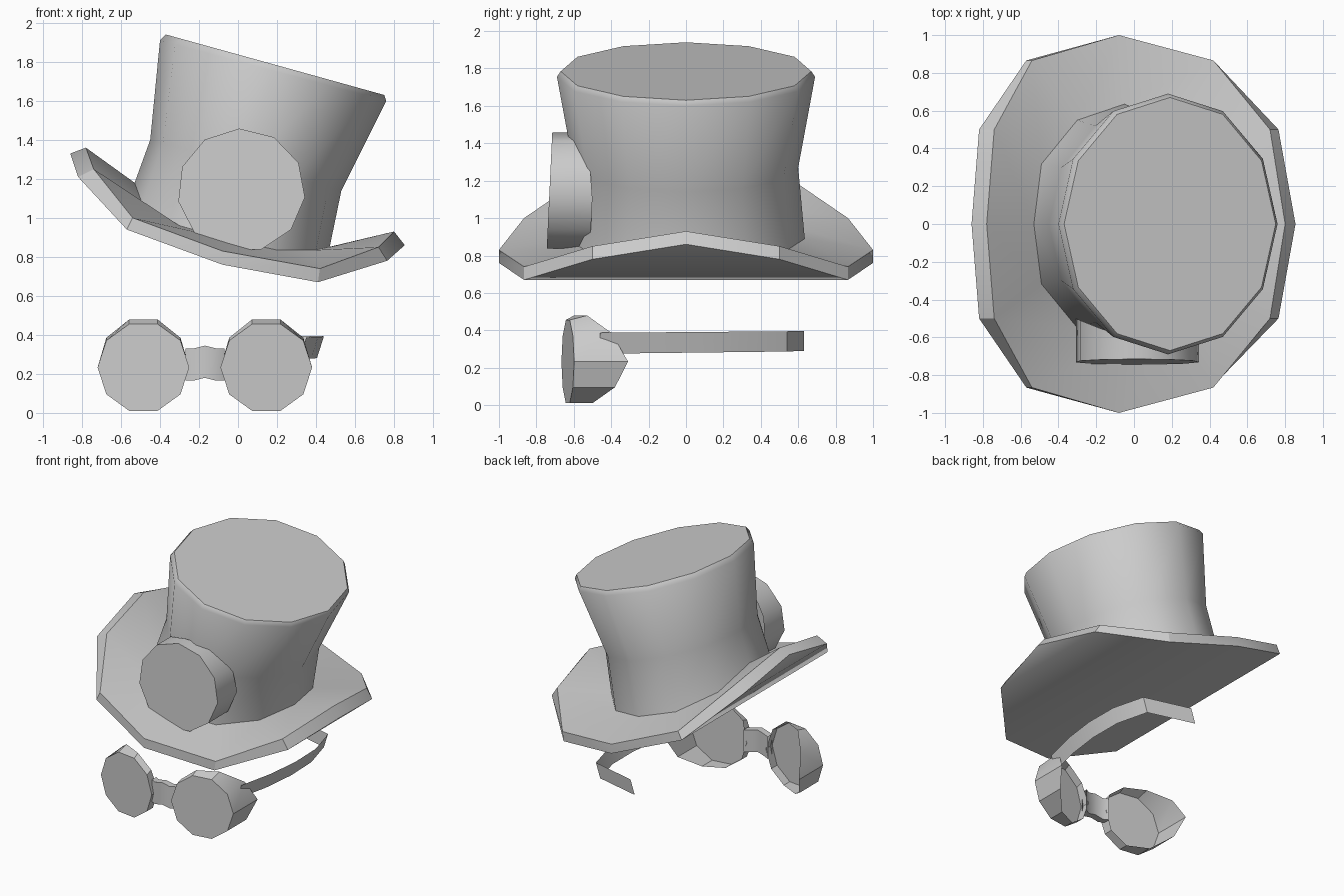
import bpy, bmesh
from math import sin, cos, pi, radians

if "Cube" in bpy.data.objects:
    bpy.data.objects.remove(bpy.data.objects["Cube"])


def make(name, verts, faces, angle=35):
    """Mesh object with consistent normals, smooth with sharp edges kept."""
    me = bpy.data.meshes.new(name)
    me.from_pydata(verts, [], faces)
    bm = bmesh.new()
    bm.from_mesh(me)
    bmesh.ops.recalc_face_normals(bm, faces=bm.faces)
    bm.to_mesh(me)
    bm.free()
    ob = bpy.data.objects.new(name, me)
    bpy.context.collection.objects.link(ob)
    bpy.ops.object.select_all(action='DESELECT')
    ob.select_set(True)
    bpy.context.view_layer.objects.active = ob
    bpy.ops.object.shade_smooth_by_angle(angle=radians(angle))
    return ob


def ring(xz, ry):
    """12-sided ring from seven (x, z) points, mirrored across y = 0."""
    half = [(x, ry * sin(pi * k / 6), z) for k, (x, z) in enumerate(xz)]
    half[6] = (xz[6][0], 0, xz[6][1])
    return half + [(x, -y, z) for x, y, z in half[5:0:-1]]


def tilted(x0, z0, x1, z1, ry):
    """Elliptical ring lying on the sloped line from (x0, z0) to (x1, z1)."""
    t = [(1 + cos(pi * k / 6)) / 2 for k in range(7)]
    return ring([(x0 + (x1 - x0) * s, z0 + (z1 - z0) * s) for s in t], ry)


def bridge(a, b, n):
    """Quads joining ring number a to ring number b."""
    return [(a * n + i, a * n + (i + 1) % n, b * n + (i + 1) % n, b * n + i)
            for i in range(n)]


# Brim: underside spanning straight across, rim wall, top up to the crown
base = ring([(.47, .85), (.40, .835), (.20, .835), (-.05, .89),
             (-.30, .96), (-.49, 1.07), (-.53, 1.18)], .635)
low = ring([(.855, .86), (.765, .78), (.41, .67), (-.08, .76),
            (-.57, .94), (-.82, 1.21), (-.86, 1.33)], 1)
high = ring([(.80, .93), (.72, .85), (.42, .74), (-.08, .83),
             (-.54, 1.0), (-.74, 1.25), (-.78, 1.36)], 1)
under = [(0, 1, 11), (5, 6, 7)] + [(k, k + 1, 11 - k, 12 - k) for k in range(1, 5)]
make("brim", low + high + base, under + bridge(0, 1, 12) + bridge(1, 2, 12), 30)

# Crown: flared tilted tube with a bevelled top
rings = [base,
         tilted(-.45, 1.40, .53, 1.14, .60),
         tilted(-.40, 1.91, .76, 1.60, .69),
         tilted(-.37, 1.94, .75, 1.63, .67)]
faces = [f for i in range(3) for f in bridge(i, i + 1, 12)] + [tuple(range(36, 48))]
make("crown", sum(rings, []), faces, 50)

# Round badge on the front of the crown, its back edge following the curve
N = 11
front, back = [], []
for i in range(N):
    a = radians(92) + 2 * pi * i / N
    c, s = cos(a), sin(a)
    x, z = .017 + .328 * c, 1.14 + .318 * s
    front.append((x, -.73 + .015 * s, z))
    back.append((x, -.50 - .13 * (1 - abs(c)) * (1 if s > 0 else .3), z))
make("badge", front + back, [tuple(range(N))] + bridge(0, 1, N))

# Eyepieces: ten-sided lenses angled outwards with deeper outer sides, open backs
for side, name in ((-1, "left_eyepiece"), (1, "right_eyepiece")):
    front, back = [], []
    depth = [-.31, -.38, -.50, -.57, -.59, -.59]
    for i in range(10):
        a = 2 * pi * i / 10
        c, s = cos(a), sin(a)
        x = -.17 + side * (.315 + .235 * c)
        z = .233 + .234 * s
        front.append((x, -.632 + .034 * c, z))
        up = max(0, s)
        d = depth[min(i, 10 - i)]
        back.append((x, d - .03 * up, z + .025 * up))
    make(name, front + back, [tuple(range(10))] + bridge(0, 1, 10))

# Nose bridge: thin bent bar between the eyepieces
path = [(-.27, -.635, 0), (-.23, -.655, 0), (-.17, -.66, .015),
        (-.11, -.655, 0), (-.07, -.635, 0)]
verts = []
for x, y, dz in path:
    verts += [(x, y, .165 + dz), (x, y, .33 + dz),
              (x, y + .05, .33 + dz), (x, y + .05, .165 + dz)]
faces = [f for i in range(4) for f in bridge(i, i + 1, 4)]
make("nose_bridge", verts, faces)

# Strap: single curved band leaving the right eyepiece
path = [(.35, -.46), (.41, -.2), (.44, .05), (.435, .30), (.37, .54), (.02, .63)]
verts = []
for i, (x, y) in enumerate(path):
    verts += [(x, y, .387 + .002 * i), (x - .035, y, .275 + .003 * i)]
make("strap", verts, [(2 * i, 2 * i + 1, 2 * i + 3, 2 * i + 2) for i in range(5)])
